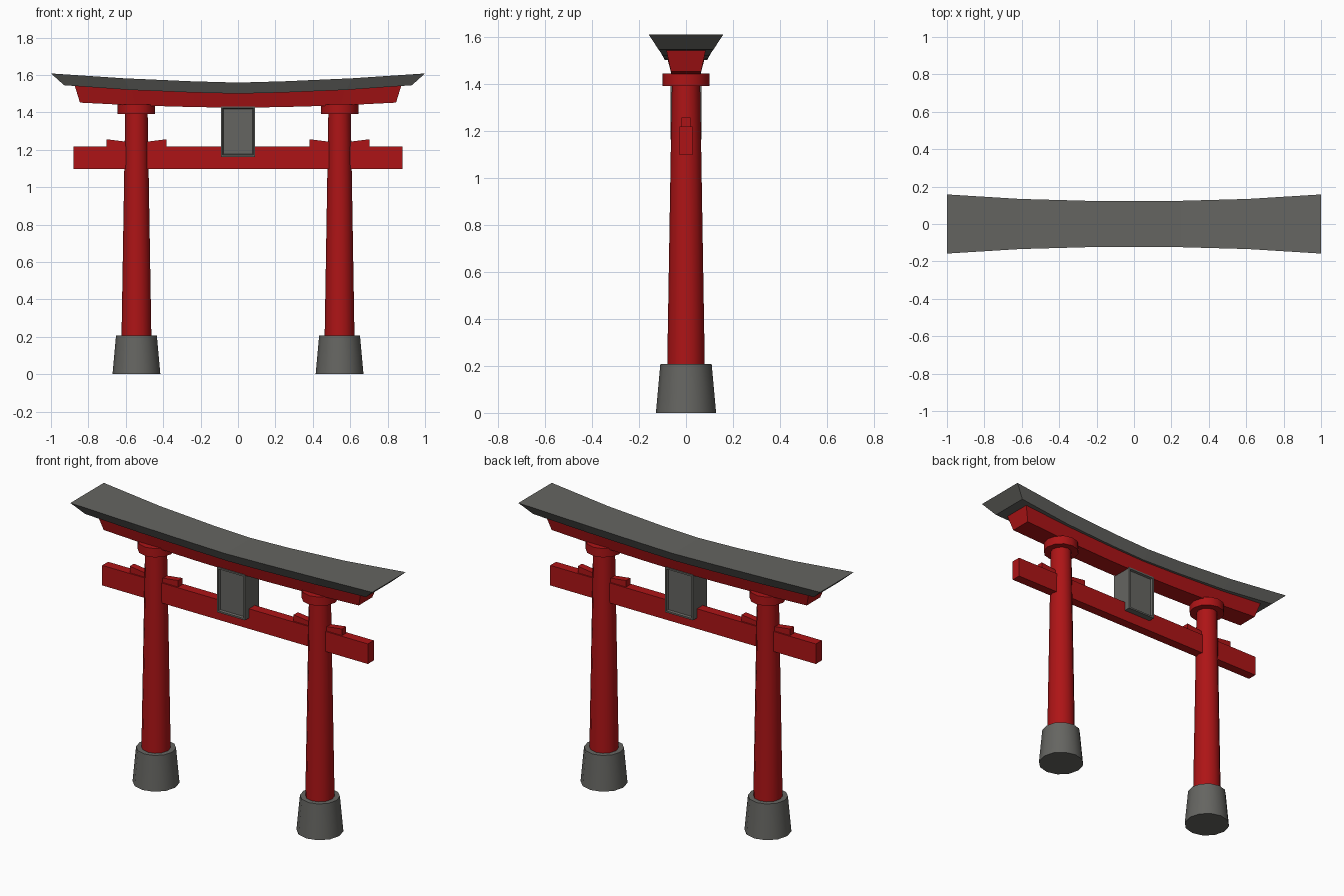
import bpy, bmesh
from math import radians

if "Cube" in bpy.data.objects:
    bpy.data.objects.remove(bpy.data.objects["Cube"])


def material(name, color):
    m = bpy.data.materials.new(name)
    m.diffuse_color = color
    m.use_nodes = True
    m.node_tree.nodes["Principled BSDF"].inputs["Base Color"].default_value = m.diffuse_color
    return m


RED = material("red_paint", (0.42, 0.007, 0.008, 1))
STONE = material("dark_stone", (0.13, 0.13, 0.12, 1))


def finish(bm, name, mat):
    bmesh.ops.recalc_face_normals(bm, faces=bm.faces)
    me = bpy.data.meshes.new(name)
    bm.to_mesh(me)
    bm.free()
    me.materials.append(mat)
    ob = bpy.data.objects.new(name, me)
    bpy.context.collection.objects.link(ob)
    return ob


def column(name, x, z0, z1, r0, r1, mat, sides=12):
    bpy.ops.mesh.primitive_cone_add(vertices=sides, radius1=r0, radius2=r1, depth=z1 - z0,
                                    location=(x, 0, (z0 + z1) / 2))
    ob = bpy.context.object
    ob.name = name
    ob.data.materials.append(mat)
    bpy.ops.object.shade_smooth_by_angle(angle=radians(40))


def box(name, x, y, z0, z1, mat, inset=0, depth=0):
    bm = bmesh.new()
    bmesh.ops.create_cube(bm, size=1)
    for v in bm.verts:
        v.co = (v.co.x * 2 * x, v.co.y * 2 * y, z0 + (v.co.z + 0.5) * (z1 - z0))
    if inset:
        bm.normal_update()
        panels = [f for f in bm.faces if abs(f.normal.y) > 0.9]
        bmesh.ops.inset_individual(bm, faces=panels, thickness=inset)
        bmesh.ops.inset_individual(bm, faces=panels, thickness=0.006, depth=-depth)
    return finish(bm, name, mat)


def lintel(name, half, mat):
    """Loft trapezoid sections; each is (x_top, z_top, y_top, x_bottom, z_bottom, y_bottom)."""
    sections = [(-a, b, c, -d, e, f) for a, b, c, d, e, f in half[:0:-1]] + half
    bm = bmesh.new()
    rings = [[bm.verts.new(p) for p in ((xt, -yt, zt), (xt, yt, zt), (xb, yb, zb), (xb, -yb, zb))]
             for xt, zt, yt, xb, zb, yb in sections]
    for a, b in zip(rings, rings[1:]):
        for i in range(4):
            j = (i + 1) % 4
            bm.faces.new((a[i], a[j], b[j], b[i]))
    bm.faces.new(rings[0])
    bm.faces.new(rings[-1])
    return finish(bm, name, mat)


# Curved top beams: grey roof lintel over a narrower red one
lintel("roof_lintel", [(0, 1.559, 0.122, 0, 1.50, 0.09),
                       (0.25, 1.566, 0.124, 0.24, 1.506, 0.092),
                       (0.61, 1.582, 0.134, 0.58, 1.520, 0.099),
                       (1.0, 1.608, 0.158, 0.93, 1.545, 0.117)], STONE)
lintel("under_lintel", [(0, 1.502, 0.078, 0, 1.425, 0.058),
                        (0.24, 1.508, 0.078, 0.23, 1.428, 0.058),
                        (0.57, 1.522, 0.080, 0.55, 1.437, 0.060),
                        (0.873, 1.543, 0.084, 0.845, 1.452, 0.064)], RED)

# Straight tie beam and the two-sided framed plaque
box("tie_beam", 0.88, 0.028, 1.097, 1.217, RED)
box("plaque", 0.092, 0.066, 1.162, 1.432, STONE, inset=0.014, depth=0.012)

# Pillars with stone feet, collars and wedges
for side, s in (("left", -1), ("right", 1)):
    x = s * 0.543
    column(side + "_foot", x, 0, 0.208, 0.128, 0.109, STONE)
    column(side + "_pillar", x, 0.01, 1.40, 0.083, 0.060, RED)
    column(side + "_collar", x, 1.39, 1.443, 0.100, 0.100, RED)
    wedge = lintel(side + "_wedge", [(0, 1.236, 0.02, 0, 1.21, 0.02),
                                     (0.16, 1.256, 0.02, 0.16, 1.21, 0.02)], RED)
    wedge.location.x = x
